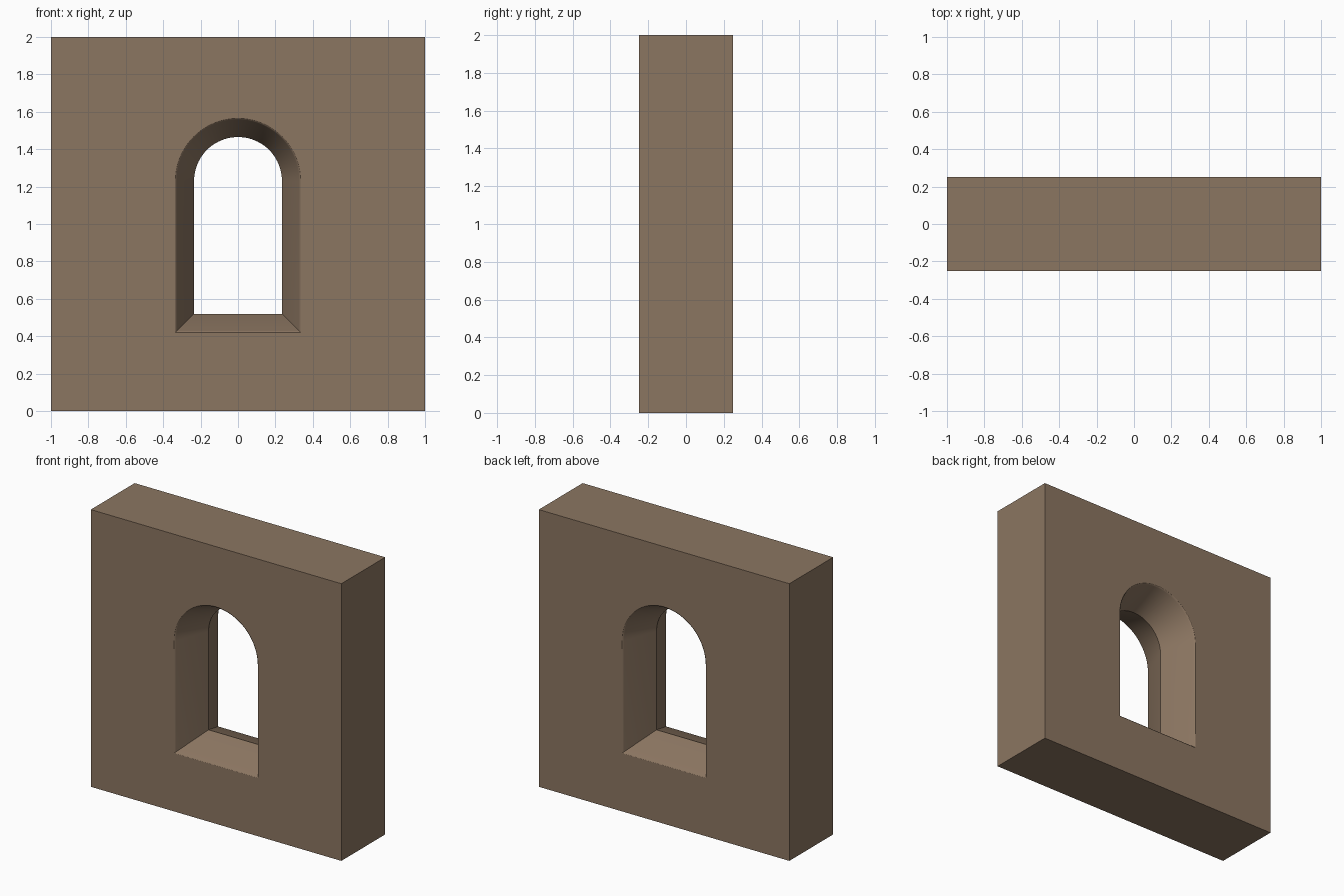
import bpy, bmesh, math

if "Cube" in bpy.data.objects:
    bpy.data.objects.remove(bpy.data.objects["Cube"])

stone = bpy.data.materials.new("brown_stone")
stone.diffuse_color = (0.26, 0.18, 0.12, 1)
stone.use_nodes = True
stone.node_tree.nodes["Principled BSDF"].inputs["Base Color"].default_value = stone.diffuse_color

W, D, H = 1.0, 0.25, 2.0          # half width, half depth, height
SPRING, SILL, THROAT = 1.23, 0.52, 0.235
ARC = 40

bm = bmesh.new()


def arch_ring(r, y):
    """Arched outline of half width r at depth y."""
    sill = SILL - (r - THROAT)
    pts = [(-r, sill), (r, sill)]
    pts += [(r * math.cos(math.pi * i / ARC), SPRING + r * math.sin(math.pi * i / ARC))
            for i in range(ARC + 1)]
    return [bm.verts.new((x, y, z)) for x, z in pts]


def bridge(a, b, smooth=False):
    n = len(a)
    for i in range(n):
        f = bm.faces.new((a[i], a[(i + 1) % n], b[(i + 1) % n], b[i]))
        f.smooth = smooth


def loop_edges(ring):
    return [bm.edges.get((ring[i], ring[(i + 1) % len(ring)])) for i in range(len(ring))]


# splayed opening: softened rim, narrow throat at mid depth, mirrored to the back
half = [(0.336, D), (0.331, 0.247), (0.327, 0.24)]
section = [(r, -y) for r, y in half] + [(THROAT, 0)] + half[::-1]
rings = [arch_ring(r, y) for r, y in section]
for a, b in zip(rings, rings[1:]):
    bridge(a, b, True)

# outer block
rects = [[bm.verts.new((x, y, z)) for x, z in ((-W, 0), (W, 0), (W, H), (-W, H))]
         for y in (-D, D)]
bridge(*rects)

# front and back faces around the opening
for rect, ring, ny in ((rects[0], rings[0], -1), (rects[1], rings[-1], 1)):
    bmesh.ops.triangle_fill(bm, use_beauty=True, normal=(0, ny, 0),
                            edges=loop_edges(rect) + loop_edges(ring))

bmesh.ops.recalc_face_normals(bm, faces=bm.faces)
for e in bm.edges:
    if len(e.link_faces) == 2 and e.calc_face_angle() > math.radians(38):
        e.smooth = False

mesh = bpy.data.meshes.new("window_wall")
bm.to_mesh(mesh)
bm.free()
mesh.materials.append(stone)
wall = bpy.data.objects.new("window_wall", mesh)
bpy.context.collection.objects.link(wall)
